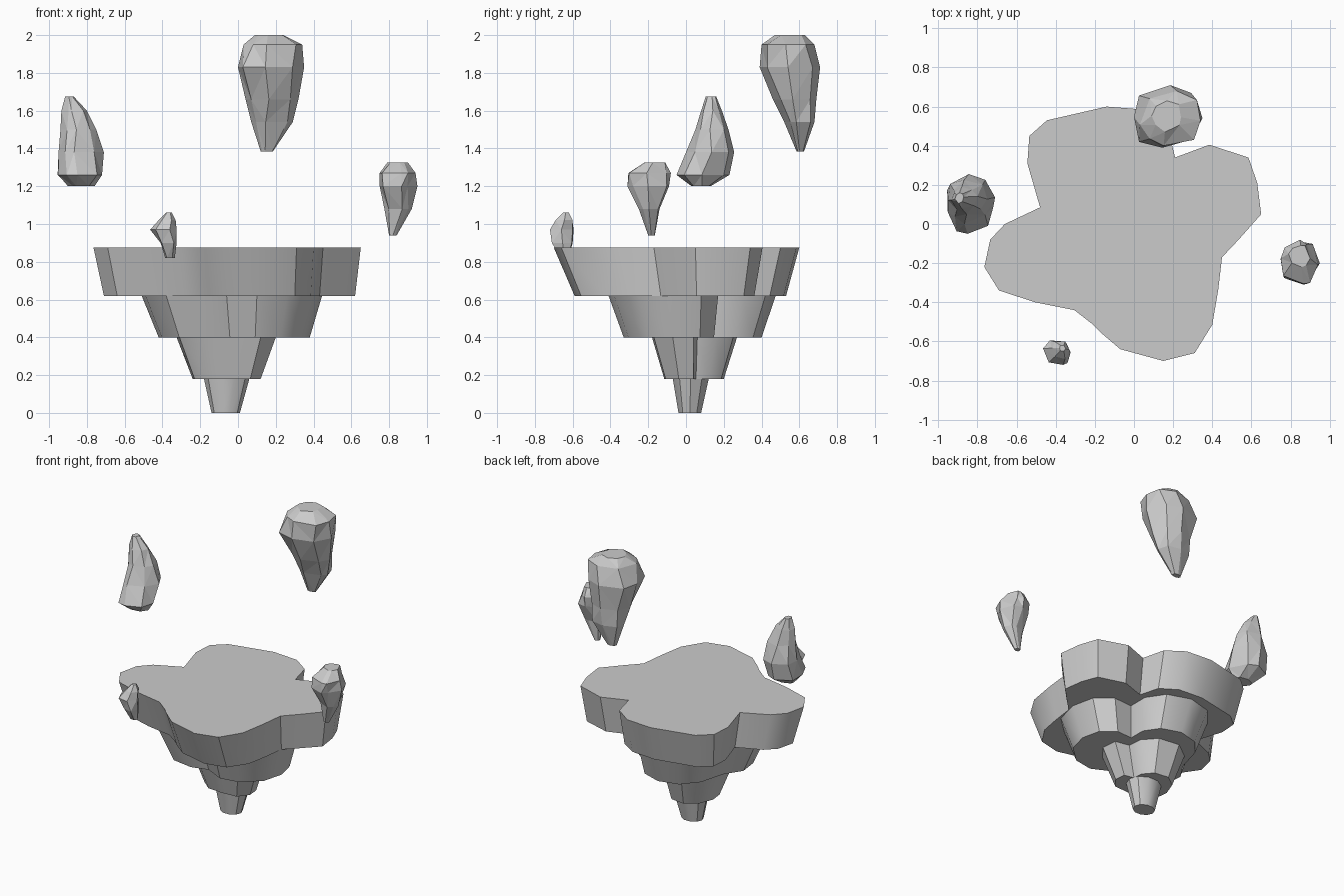
import bpy, bmesh, math, random

cube = bpy.data.objects.get("Cube")
if cube:
    bpy.data.objects.remove(cube)

stone = bpy.data.materials.new("grey stone")
stone.use_nodes = True
GREY = (0.6, 0.6, 0.6, 1)
stone.diffuse_color = GREY
stone.node_tree.nodes["Principled BSDF"].inputs["Base Color"].default_value = GREY


def fit(points, x0, x1, y0, y1):
    """Stretch an outline so it exactly fills the given box."""
    xs, ys = zip(*points)
    sx = (x1 - x0) / (max(xs) - min(xs))
    sy = (y1 - y0) / (max(ys) - min(ys))
    return [(x0 + (x - min(xs)) * sx, y0 + (y - min(ys)) * sy) for x, y in points]


def loft(name, rings, smooth):
    """Skin a stack of (height, outline) rings and cap both ends."""
    bm = bmesh.new()
    loops = [[bm.verts.new((x, y, z)) for x, y in pts] for z, pts in rings]
    n = len(loops[0])
    for low, high in zip(loops, loops[1:]):
        for i in range(n):
            j = (i + 1) % n
            bm.faces.new((low[i], low[j], high[j], high[i]))
    bm.faces.new(loops[0][::-1])
    bm.faces.new(loops[-1])
    if not smooth:
        bmesh.ops.triangulate(bm, faces=bm.faces[:])
    bmesh.ops.recalc_face_normals(bm, faces=bm.faces[:])
    mesh = bpy.data.meshes.new(name)
    bm.to_mesh(mesh)
    bm.free()
    mesh.materials.append(stone)
    obj = bpy.data.objects.new(name, mesh)
    bpy.context.collection.objects.link(obj)
    if smooth:
        bpy.ops.object.select_all(action="DESELECT")
        obj.select_set(True)
        bpy.context.view_layer.objects.active = obj
        bpy.ops.object.shade_smooth_by_angle(angle=math.radians(35))


# Island tiers: lobed outlines, each tapering downwards
plateau = [(.21, .34), (.385, .405), (.585, .34), (.63, .21), (.65, .05), (.535, -.08),
           (.45, -.17), (.43, -.34), (.4, -.515), (.31, -.66), (.15, -.7), (-.07, -.64),
           (-.17, -.555), (-.215, -.51), (-.305, -.44), (-.505, -.4), (-.69, -.34),
           (-.765, -.22), (-.735, -.08), (-.66, 0), (-.48, .085), (-.545, .31),
           (-.535, .45), (-.445, .53), (-.14, .6), (.05, .585), (.17, .5)]
middle = [(.16, .16), (.3, .17), (.41, .08), (.445, -.08), (.4, -.25), (.26, -.38),
          (.1, -.41), (-.06, -.33), (-.2, -.37), (-.38, -.34), (-.49, -.22), (-.51, -.06),
          (-.42, .08), (-.36, .3), (-.25, .43), (-.08, .475), (.08, .42), (.16, .3)]
lower = [(.09, .06), (.19, .04), (.2, -.07), (.12, -.17), (-.04, -.18), (-.2, -.17),
         (-.31, -.08), (-.325, .04), (-.27, .18), (-.15, .27), (0, .25), (.08, .16)]
tip = [(math.cos(a * math.tau / 10), math.sin(a * math.tau / 10)) for a in range(10)]

tiers = [
    ("plateau_tier", plateau, .62, (-.71, .62, -.59, .53), .875, (-.765, .65, -.7, .6)),
    ("middle_tier", middle, .4, (-.42, .38, -.33, .4), .62, (-.51, .445, -.41, .475)),
    ("lower_tier", lower, .18, (-.24, .12, -.115, .2), .4, (-.325, .2, -.18, .27)),
    ("tip_tier", tip, 0, (-.14, .01, -.04, .08), .18, (-.18, .06, -.07, .12)),
]
for name, outline, z0, box0, z1, box1 in tiers:
    loft(name, [(z0, fit(outline, *box0)), (z1, fit(outline, *box1))], True)


# Floating rocks: jagged rings, listed as height then x and y extents
def rock(name, seed, levels, sides=8):
    rng = random.Random(seed)
    base = [(i + rng.uniform(-.25, .25)) * math.tau / sides for i in range(sides)]
    rings = []
    for z, *box in levels:
        pts = []
        for a in base:
            r = rng.uniform(.88, 1.1)
            turn = a + rng.uniform(-.12, .12)
            pts.append((r * math.cos(turn), r * math.sin(turn)))
        rings.append((z, fit(pts, *box)))
    loft(name, rings, False)


rock("large_rock", 3, [
    (1.385, .12, .185, .585, .625),
    (1.54, .07, .29, .52, .68),
    (1.66, .04, .32, .46, .69),
    (1.83, 0, .35, .39, .71),
    (1.95, .03, .34, .4, .68),
    (2, .09, .24, .47, .63)])
rock("left_side_rock", 5, [
    (1.2, -.9, -.76, .03, .13),
    (1.26, -.955, -.72, -.05, .23),
    (1.38, -.95, -.71, 0, .255),
    (1.5, -.94, -.75, .05, .225),
    (1.6, -.935, -.8, .08, .19),
    (1.675, -.915, -.87, .105, .16)])
rock("right_side_rock", 8, [
    (.94, .8, .84, -.2, -.165),
    (1.08, .775, .92, -.25, -.14),
    (1.2, .75, .95, -.31, -.09),
    (1.27, .75, .94, -.305, -.08),
    (1.325, .79, .9, -.22, -.11)])
rock("small_rock", 12, [
    (.82, -.385, -.335, -.66, -.62),
    (.9, -.41, -.325, -.71, -.6),
    (.97, -.465, -.325, -.72, -.595),
    (1.02, -.42, -.33, -.69, -.6),
    (1.06, -.38, -.35, -.65, -.62)], 6)
